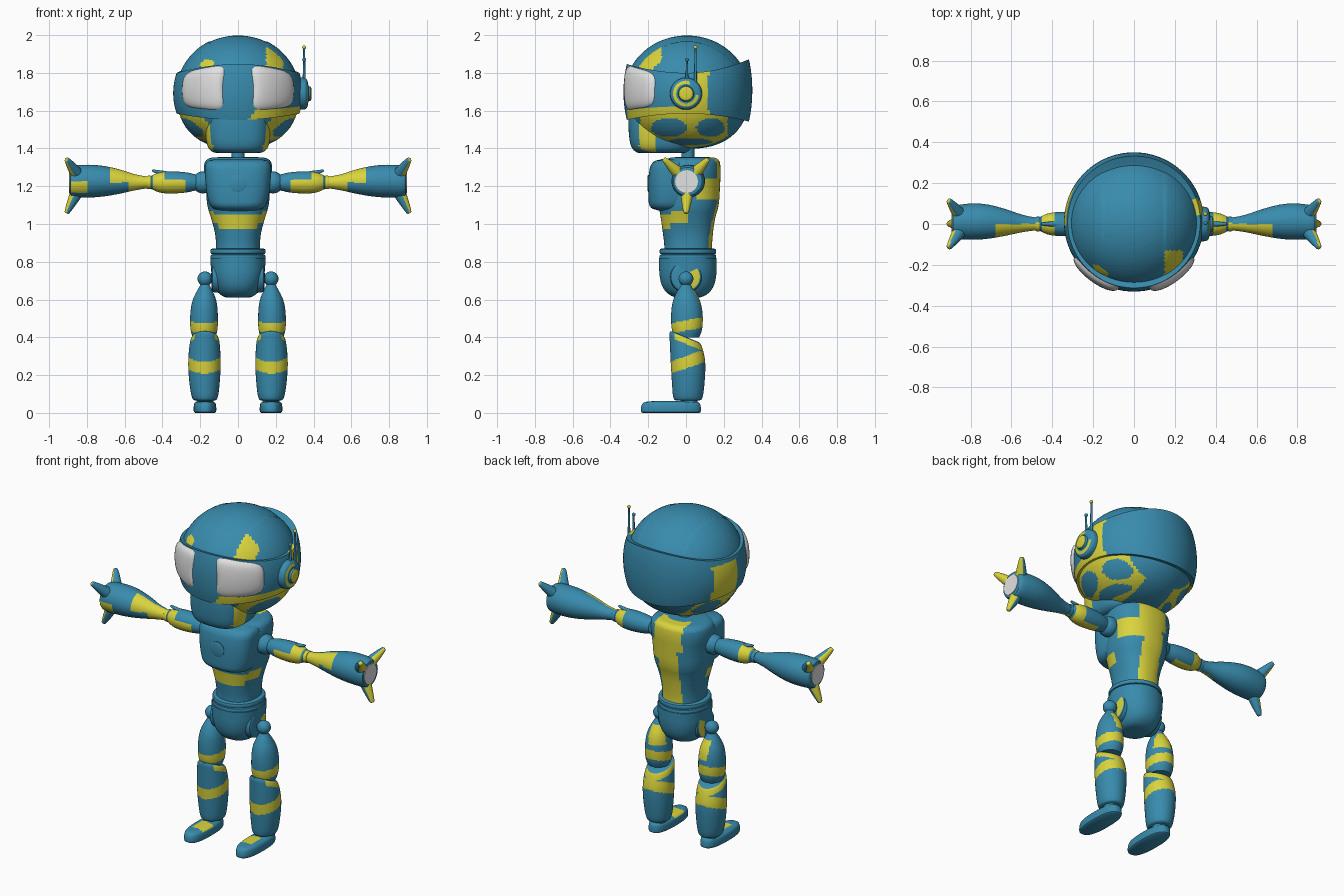
import bpy, bmesh, math
from mathutils import Matrix, Vector

if "Cube" in bpy.data.objects:
    bpy.data.objects.remove(bpy.data.objects["Cube"])


def material(name, rgb):
    m = bpy.data.materials.new(name)
    m.diffuse_color = (*rgb, 1)
    m.use_nodes = True
    m.node_tree.nodes["Principled BSDF"].inputs["Base Color"].default_value = m.diffuse_color
    return m


MATS = [material("blue", (0.04, 0.26, 0.42)), material("yellow", (0.70, 0.66, 0.045)),
        material("white", (0.76, 0.76, 0.76))]
BLUE, YELLOW, WHITE = 0, 1, 2
ALONG_X = Matrix(((0, 0, 1, 0), (1, 0, 0, 0), (0, 1, 0, 0), (0, 0, 0, 1)))


def finish(name, bm, paint=None, base=BLUE, recalc=True):
    """Colour the faces by a rule, make the object and shade it smooth."""
    if recalc:
        bmesh.ops.recalc_face_normals(bm, faces=bm.faces[:])
    bm.normal_update()
    for f in bm.faces:
        f.material_index = base
        if paint and paint(f.calc_center_median(), f.normal):
            f.material_index = YELLOW
    me = bpy.data.meshes.new(name)
    bm.to_mesh(me)
    bm.free()
    for m in MATS:
        me.materials.append(m)
    ob = bpy.data.objects.new(name, me)
    bpy.context.collection.objects.link(ob)
    bpy.ops.object.select_all(action='DESELECT')
    ob.select_set(True)
    bpy.context.view_layer.objects.active = ob
    bpy.ops.object.shade_smooth_by_angle(angle=math.radians(40))
    return ob


def loft(name, st, paint=None, M=Matrix(), n=48, power=2, rounds=2, step=0.012, warp=None, base=BLUE):
    """Superellipse sections (t, centre u, centre v, radius u, radius v) joined along t."""
    st = [Vector(s) for s in st]
    for _ in range(rounds):
        new = [st[0]]
        for a, b in zip(st, st[1:]):
            new += [a.lerp(b, 0.25), a.lerp(b, 0.75)]
        st = new + [st[-1]]
    rows = [st[0]]
    for a, b in zip(st, st[1:]):
        k = max(1, math.ceil((b - a).length / step))
        rows += [a.lerp(b, i / k) for i in range(1, k + 1)]
    bm = bmesh.new()
    rings = []
    for t, cu, cv, ru, rv in rows:
        ring = []
        for i in range(n):
            a = math.tau * i / n
            c, s = math.cos(a), math.sin(a)
            k = (abs(c) ** power + abs(s) ** power) ** (-1 / power)
            p = Vector((cu + ru * c * k, cv + rv * s * k, t))
            ring.append(bm.verts.new(M @ (warp(p) if warp else p)))
        rings.append(ring)
    for a, b in zip(rings, rings[1:]):
        for i in range(n):
            j = (i + 1) % n
            bm.faces.new((a[i], a[j], b[j], b[i]))
    bm.faces.new(rings[0])
    bm.faces.new(rings[-1])
    return finish(name, bm, paint, base)


def tube(pairs, cu=0, cv=0):
    return [(t, cu, cv, r, r) for t, r in pairs]


def ball(name, c, r, M=Matrix(), base=BLUE):
    bm = bmesh.new()
    bmesh.ops.create_uvsphere(bm, u_segments=24, v_segments=14, radius=r, matrix=M @ Matrix.Translation(c))
    finish(name, bm, base=base)


def horn(name, p0, p1, r, M, paint=None):
    d = Vector(p1) - Vector(p0)
    L = d.length
    T = Matrix.Translation(p0) @ d.to_track_quat('Z', 'Y').to_matrix().to_4x4()
    loft(name, tube([(0, r), (L * .4, r * .8), (L * .85, r * .5), (L, r * .35), (L, .002)]), paint, M @ T, n=20)


# Head: skull, face band, chin
def skull_paint(c, n):
    x, y, z = c
    if z > 1.8:
        return 0.15 < x < 0.24 and -0.26 < y < -0.13 or -0.2 < x < -0.13 and y < -0.2 and z < 1.87
    holes = ((-0.09, 1.51, .095, .05), (0.13, 1.51, .075, .05), (0.02, 1.435, .12, .018))
    hit = any(((y - a) / b2) ** 2 + ((z - b) / d) ** 2 < 1 for a, b, b2, d in holes)
    return abs(x) > 0.1 and -0.24 < y < 0.22 and z < 1.6 and z > 1.40 and not hit


def ridge(p):
    if p.z > 1.8 and abs(p.x) < 0.15:
        p.z -= 0.004
    return p


skull = []
for i in range(41):
    a = -math.pi / 2 + math.pi * i / 40
    e = 2.4 if a < 0 else 2
    k = (abs(math.cos(a)) ** e + abs(math.sin(a)) ** e) ** (-1 / e)
    r = max(math.cos(a) * k, .01)
    skull.append((1.70 + .302 * math.sin(a) * k, 0, .005, .325 * r, .33 * r))
loft("skull", skull, skull_paint, n=120, rounds=0, warp=ridge)


def band_warp(p):
    c = min(1, (p.y / .34) ** 2)
    lo = 1.585 - c * (.045 if p.y > 0 else .04)
    hi = 1.80 + c * (.075 if p.y > 0 else .055)
    return Vector((p.x, p.y, lo + (hi - lo) * p.z))


def band_paint(c, n):
    x, y, z = c
    if x > 0:
        return (z < 1.625 + .05 * y and -0.31 < y < 0.12) or 0.04 < y < 0.12
    return 0.0 < y < 0.17 and z < 1.78


band = [(0, 0, .01, .28, .28)]
for i in range(21):
    t = i / 20
    r = .343 - .018 * (2 * t - 1) ** 2
    band.append((t, 0, .01, r, r - .002))
band.append((1, 0, .01, .26, .26))
loft("face_band", band, band_paint, n=120, rounds=0, step=.05, warp=band_warp)
loft("chin_guard", [(1.375, 0, -.13, .09, .10), (1.378, 0, -.13, .135, .135), (1.41, 0, -.13, .165, .165),
                    (1.5, 0, -.125, .175, .18), (1.58, 0, -.12, .17, .185)],
     lambda c, n: -.25 < c.y < -.16 and abs(c.x) > .13, n=64, power=2.8)

# Eyes: curved domed lenses on the band
for s in (1, -1):
    bm = bmesh.new()
    rows = []
    for k in range(0, 13):
        r = max(k / 12, .01)
        row = []
        for i in range(64):
            a = math.tau * i / 64
            c, d = math.cos(a), math.sin(a)
            g = r * (abs(c) ** 4.5 + abs(d) ** 4.5) ** (-1 / 4.5)
            p, q = c * g, d * g
            az = math.radians(36 + 24 * p - 4 * (q * q - .3) * (1 - p) / 2)
            R = .341 - .014 * q * q + .017 * (1 - r ** 7) - .006 * (r > .99)
            row.append(bm.verts.new((s * R * math.sin(az), .01 - R * math.cos(az),
                                     1.715 - .005 * p + q * (.112 - .018 * p))))
        rows.append(row)
    for a, b in zip(rows, rows[1:]):
        for i in range(64):
            j = (i + 1) % 64
            f = (a[i], a[j], b[j], b[i])
            bm.faces.new(f if s < 0 else f[::-1])
    bm.faces.new(rows[0] if s > 0 else rows[0][::-1])
    bm.normal_update()
    if sum(f.normal.y for f in bm.faces) > 0:
        bmesh.ops.reverse_faces(bm, faces=bm.faces[:])
    finish("eye", bm, base=WHITE, recalc=False)


# Ear piece with two antennas, on one side only
def ear_paint(c, n):
    r = math.hypot(c.y, c.z - 1.69)
    return c.x > .345 and (r < .037 or .05 < r < .068 and (c.y < .02 or c.z < 1.68))


loft("ear_piece", tube([(.30, .085), (.352, .085), (.366, .075), (.372, .05), (.372, .04), (.388, .037),
                        (.39, .005)], 0, 1.69), ear_paint, ALONG_X, rounds=1, step=.007)
for y, top, col in ((.05, 1.935, YELLOW), (.005, 1.87, BLUE)):
    loft("antenna", tube([(1.74, .008), (top, .005)], .35, y), n=12, step=.1)
    ball("antenna_tip", (.35, y, top), .010, base=col)

# Neck and torso
loft("neck", tube([(1.33, .034), (1.42, .034)], 0, .01), n=32)
loft("collar", tube([(1.32, .055), (1.345, .05), (1.352, .036)], 0, .01), lambda c, n: True, n=32)


def torso_paint(c, n):
    x, y, z = c
    return (y < .01 and .975 + .03 * (y > -.08) < z < 1.05 + .02 * (y > -.08)
            or y > .07 and abs(x - .005) < .065 + .03 * (z > 1.2)
            or x > 0 and y > .06 and 1.13 < z < 1.24)


loft("torso", [(.80, 0, .012, .12, .13), (.88, 0, .012, .115, .125), (.95, 0, .01, .12, .132),
               (1.03, 0, .01, .142, .143), (1.1, 0, .015, .165, .16), (1.2, 0, .02, .17, .16),
               (1.29, 0, .025, .185, .16), (1.35, 0, .035, .17, .14), (1.355, 0, .035, .08, .07)],
     torso_paint, n=80, power=2.3, step=.008)
loft("chest_plate", [(1.07, 0, -.07, .09, .07), (1.085, 0, -.08, .145, .115), (1.15, 0, -.08, .165, .12),
                     (1.25, 0, -.08, .175, .12), (1.33, 0, -.075, .175, .11), (1.345, 0, -.06, .12, .06)],
     n=64, power=2.7)
FRONT = Matrix.Rotation(math.pi / 2, 4, 'X')
loft("chest_disc", tube([(.18, .045), (.201, .045), (.204, .036)], 0, 1.215), M=FRONT, rounds=0)

# Belt and pelvis
for z in (.81, .84):
    loft("belt", [(z, 0, .01, .135, .14), (z + .004, 0, .01, .146, .15), (z + .025, 0, .01, .146, .15),
                  (z + .03, 0, .01, .135, .14)], rounds=1, n=64)
loft("pelvis", [(.61, 0, .01, .03, .03), (.612, 0, .01, .08, .08), (.65, 0, .01, .115, .13),
                (.72, 0, .01, .14, .152), (.82, 0, .01, .147, .152)], n=64, power=2.2)

for s in (1, -1):
    S = Matrix.Scale(s, 4, (1, 0, 0))
    A = S @ ALONG_X

    # Hip and leg
    loft("hip_socket", tube([(.08, .085), (.132, .083), (.14, .07), (.142, .01)], 0, .72),
         lambda c, n: abs(c.x) > .13 and c.y > .02 and math.hypot(c.y, c.z - .72) < .075, A, rounds=1)
    loft("hip_pin", tube([(.1, .022), (.18, .022)], 0, .71), M=A, n=20)
    ball("hip_ball", (.175, 0, .71), .039, S)
    loft("thigh", [(.40, .18, .005, .06, .065), (.44, .18, .005, .073, .082), (.52, .18, .005, .074, .085),
                   (.59, .178, .003, .066, .075), (.64, .176, 0, .045, .05), (.675, .175, 0, .025, .026),
                   (.69, .175, 0, .02, .02)],
         lambda c, n: .435 < c.z - .2 * c.y < .49 or c.y > .03 and abs(c.x) < .2 and .54 < c.z < .65,
         S, step=.007)

    def shin_warp(p):
        p.z -= .4 * p.y * min(1, max(0, (p.z - .28) / .1))
        return p

    loft("shin", [(.065, .175, .01, .05, .06), (.072, .175, .01, .068, .078), (.15, .177, .012, .08, .086),
                  (.25, .178, .012, .087, .092), (.34, .177, .005, .083, .09), (.40, .175, -.004, .074, .085),
                  (.402, .175, -.004, .05, .06)],
         lambda c, n: .235 < c.z - .35 * c.y < .30 or c.y > -.06 and .365 < c.z + .4 * c.y < .395,
         S, step=.007, warp=shin_warp)
    loft("ankle", tube([(.04, .045), (.10, .045)], .175, .015), M=S, n=32)
    loft("foot", [(0, .175, -.08, .052, .15), (.006, .175, -.08, .06, .16), (.035, .175, -.08, .06, .158),
                  (.055, .175, -.078, .055, .15), (.062, .175, -.075, .035, .12), (.063, .175, -.07, .01, .03)],
         lambda c, n: n.z > .5 and -.16 < c.y < -.06 and abs(c.x) < .2, S, n=64, power=2.5, rounds=1)

    # Arm
    ball("shoulder_ball", (.185, 0, 1.22), .058, S)
    loft("upper_arm", tube([(.19, .04), (.225, .042), (.27, .054), (.36, .06), (.42, .054), (.46, .034),
                            (.48, .028)], 0, 1.22),
         lambda c, n: .28 < abs(c.x) < .45 and (c.z < 1.235 and c.y < .03 or abs(c.x) > .39), A, step=.008)
    horn("elbow_spike", (.37, 0, 1.262), (.455, 0, 1.283), .016, S)
    loft("elbow_ring", tube([(.455, .028), (.46, .036), (.48, .036), (.485, .028)], 0, 1.22),
         lambda c, n: c.y < .01, A, rounds=1, n=32)
    loft("forearm", [(.47, 0, 1.22, .03, .03), (.54, .002, 1.22, .04, .04), (.63, .008, 1.225, .066, .066),
                     (.72, .012, 1.227, .086, .083), (.80, .012, 1.227, .09, .088), (.886, .008, 1.225, .082, .084),
                     (.89, .005, 1.225, .06, .06)],
         lambda c, n: .47 < abs(c.x) < (.68 if c.z > 1.22 else .58) and c.y < .0
         or .80 < abs(c.x) < .885 and c.x < 0 and c.y < 0 and 1.165 < c.z < 1.225, A, step=.008)
    loft("palm_plate", tube([(.885, .06), (.894, .06)], .003, 1.225), M=A, rounds=0, base=WHITE)

    # Three claws around each palm
    for deg in (45, 135, 270):
        c, d = math.cos(math.radians(deg)), math.sin(math.radians(deg))
        horn("claw", (.855, .005 + .06 * c, 1.225 + .06 * d), (.908, .165 * c, 1.225 + .168 * d), .034, S,
             lambda p, n, s=s: n.x * s > .15)
